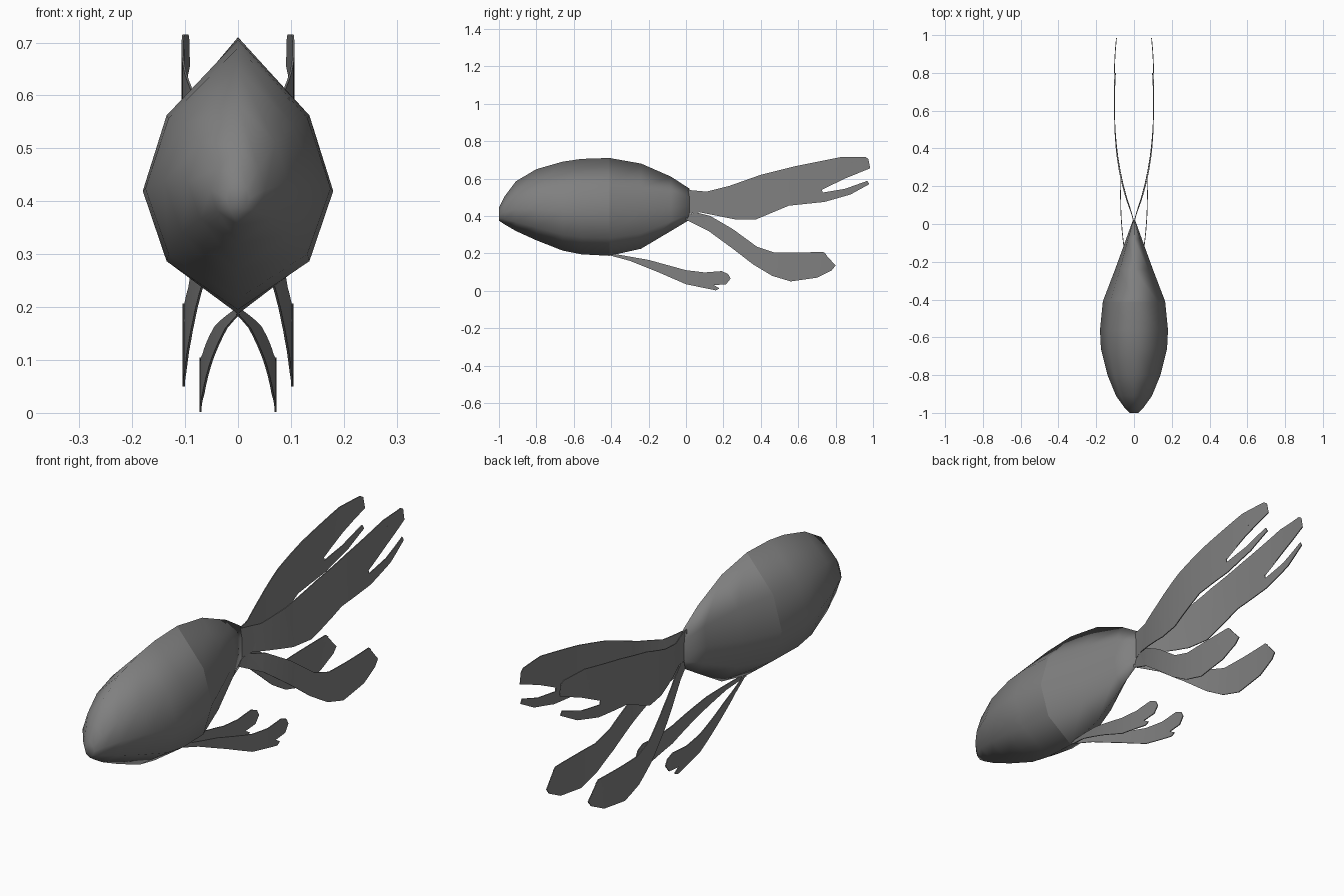
import bpy
import bmesh
import math
from mathutils import Vector

default_cube = bpy.data.objects.get("Cube")
if default_cube:
    bpy.data.objects.remove(default_cube, do_unlink=True)

# One grey for the whole fish
grey = bpy.data.materials.new("grey")
grey.use_nodes = True
colour = (0.215, 0.215, 0.215, 1.0)
grey.diffuse_color = colour
grey.node_tree.nodes["Principled BSDF"].inputs["Base Color"].default_value = colour


def finish(bm, name, sharp_angle=None):
    """Turn a bmesh into a smooth shaded object with the shared material."""
    bmesh.ops.recalc_face_normals(bm, faces=bm.faces)
    mesh = bpy.data.meshes.new(name)
    bm.to_mesh(mesh)
    bm.free()
    mesh.materials.append(grey)
    mesh.shade_smooth()
    if sharp_angle is not None:
        mesh.set_sharp_from_angle(angle=sharp_angle)
    obj = bpy.data.objects.new(name, mesh)
    bpy.context.scene.collection.objects.link(obj)


def build_body(stations, half_section, crease_y):
    """Loft a keeled eight-sided section along the body."""
    bm = bmesh.new()
    # mirror the half section to close the ring
    ring_shape = half_section + [(-w, h) for w, h in reversed(half_section[1:-1])]
    rings = []
    for y, width, top, bottom in stations:
        rings.append([bm.verts.new((w * width, y, bottom + h * (top - bottom)))
                      for w, h in ring_shape])
    count = len(ring_shape)
    for front, back in zip(rings, rings[1:]):
        for i in range(count):
            j = (i + 1) % count
            bm.faces.new((front[i], front[j], back[j], back[i]))
    bm.faces.new(rings[0])
    bm.faces.new(rings[-1])
    # soft band edge where the belly fins begin
    for edge in bm.edges:
        if all(abs(v.co.y - crease_y) < 0.001 for v in edge.verts):
            edge.smooth = False
    finish(bm, "body")


def build_fin(name, side, outline, reach, root_y, bend_length, power):
    """Fill a side outline, slice it, thicken it, then bow it outwards."""
    bm = bmesh.new()
    bm.faces.new([bm.verts.new((0, y, z)) for y, z in outline])
    bmesh.ops.triangulate(bm, faces=bm.faces[:])
    start = min(y for y, z in outline)
    end = max(y for y, z in outline)
    slices = 14
    for i in range(1, slices):
        cut = Vector((0, start + (end - start) * i / slices, 0))
        geometry = bm.verts[:] + bm.edges[:] + bm.faces[:]
        bmesh.ops.bisect_plane(bm, geom=geometry, plane_co=cut, plane_no=(0, 1, 0))
    # thin sheet, grown towards the middle of the fish
    sheet = bmesh.ops.extrude_face_region(bm, geom=bm.faces[:], use_keep_orig=True)
    grown = [item for item in sheet["geom"] if isinstance(item, bmesh.types.BMVert)]
    bmesh.ops.translate(bm, verts=grown, vec=(-0.004 * side, 0, 0))
    for vert in bm.verts:
        along = max(0, (vert.co.y - root_y) / bend_length)
        vert.co.x += side * reach * (1 - abs(1 - along) ** power)
    finish(bm, name, math.radians(45))


# Body stations: y, half width, top, bottom
body_stations = [
    (-1, .022, .445, .375), (-.97, .052, .505, .355), (-.91, .095, .585, .32),
    (-.8, .14, .65, .27), (-.66, .175, .69, .215), (-.56, .18, .705, .195),
    (-.41, .165, .71, .187), (-.24, .1, .68, .225), (-.08, .042, .61, .32),
    (.02, .006, .545, .38),
]
keeled_half = [(0, 0), (.75, .18), (1, .44), (.75, .72), (0, 1)]
build_body(body_stations, keeled_half, -.41)

# Tail lobe with three ragged tips
tail_outline = [
    (0, .54), (.11, .53), (.23, .56), (.4, .62), (.58, .665), (.83, .715),
    (.96, .715), (.975, .705), (.87, .685), (.79, .65), (.86, .642),
    (.97, .668), (.985, .655), (.85, .6), (.725, .55), (.73, .525), (.85, .545),
    (.97, .588), (.98, .57), (.88, .515), (.74, .475), (.55, .455),
    (.37, .38), (.27, .38), (.07, .42), (0, .41),
]

# Rear lower fin, narrow then flaring to two rounded tips
rear_outline = [
    (0, .4), (.05, .42), (.13, .4), (.25, .33), (.38, .235), (.47, .205),
    (.6, .205), (.735, .207), (.75, .195), (.65, .165), (.66, .152),
    (.72, .148), (.78, .157), (.8, .135), (.78, .11), (.7, .07), (.56, .05),
    (.46, .08), (.36, .14), (.25, .225), (.12, .32), (0, .38),
]

# Belly fin, a slim stalk ending in a round lobe and a small spur
belly_outline = [
    (-.4, .2), (-.2, .165), (0, .11), (.1, .098), (.19, .105), (.225, .09),
    (.238, .065), (.215, .035), (.15, .03), (.18, .012), (.16, .002),
    (0, .035), (-.15, .1), (-.3, .16), (-.4, .187),
]

for label, side in (("left", 1), ("right", -1)):
    build_fin(label + "_tail_fin", side, tail_outline, .107, .02, .68, 2.5)
    build_fin(label + "_rear_fin", side, rear_outline, .105, .02, .6, 2.5)
    build_fin(label + "_belly_fin", side, belly_outline, .073, -.4, .55, 2)
